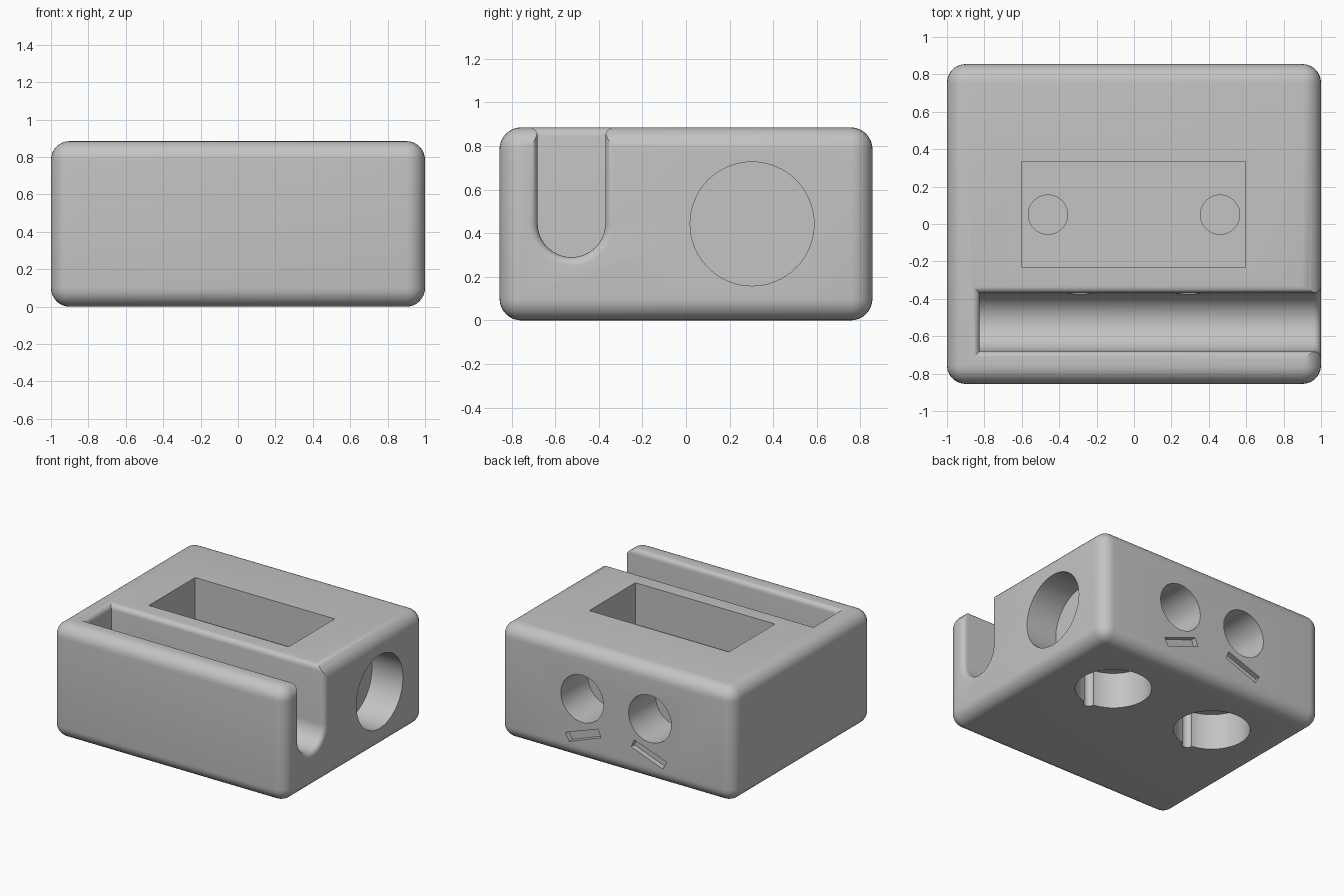
import bpy, bmesh
from math import sin, cos, pi
from mathutils import Vector, Matrix

if "Cube" in bpy.data.objects:
    bpy.data.objects.remove(bpy.data.objects["Cube"], do_unlink=True)

WIDTH, DEPTH, HEIGHT = 2.0, 1.71, 0.885

grey = bpy.data.materials.new("plain_grey")
grey.use_nodes = True
grey.diffuse_color = (0.55, 0.55, 0.55, 1)
grey.node_tree.nodes["Principled BSDF"].inputs["Base Color"].default_value = (0.55, 0.55, 0.55, 1)


def to_object(name, bm):
    bmesh.ops.recalc_face_normals(bm, faces=bm.faces)
    mesh = bpy.data.meshes.new(name)
    bm.to_mesh(mesh)
    bm.free()
    mesh.materials.append(grey)
    obj = bpy.data.objects.new(name, mesh)
    bpy.context.collection.objects.link(obj)
    return obj


def box(name, low, high, round_radius=0):
    low, high = Vector(low), Vector(high)
    bm = bmesh.new()
    bmesh.ops.create_cube(bm, size=1)
    bmesh.ops.scale(bm, vec=high - low, verts=bm.verts)
    bmesh.ops.translate(bm, vec=(low + high) / 2, verts=bm.verts)
    if round_radius:
        bmesh.ops.bevel(bm, geom=bm.edges[:], offset=round_radius, segments=8,
                        profile=0.5, affect='EDGES')
    return to_object(name, bm)


def rod(name, start, end, radius, sides=64):
    start, end = Vector(start), Vector(end)
    axis = end - start
    turn = axis.to_track_quat('Z', 'Y').to_matrix().to_4x4()
    bm = bmesh.new()
    bmesh.ops.create_cone(bm, cap_ends=True, segments=sides, radius1=radius, radius2=radius,
                          depth=axis.length, matrix=Matrix.Translation((start + end) / 2) @ turn)
    return to_object(name, bm)


def slot_cutter(name):
    """U-shaped channel with rounded lips along the top and the open end."""
    mid_y, radius, mid_z, lip, end_x = -0.525, 0.155, 0.445, 0.04, -0.825
    steps = [pi / 2 * i / 6 for i in range(7)]
    flare = [(lip * sin(t), lip * (1 - cos(t))) for t in steps]
    walls = [(HEIGHT - lip + up, out) for up, out in flare] + [(1.0, lip)]
    sections = [(end_x, 0)] + [(1 - lip + run, out) for run, out in flare] + [(1.1, lip)]
    bm = bmesh.new()
    rings = []
    for i, (x, grow) in enumerate(sections):
        r = radius + grow
        side = [(r + out, z, out) for z, out in reversed(walls)]
        arc = [(r * cos(a), mid_z - r * sin(a), 0) for a in (pi * k / 32 for k in range(33))]
        outline = side + arc + [(-y, z, out) for y, z, out in reversed(side)]
        rings.append([bm.verts.new((x - (out if i == 0 else 0), mid_y + y, z))
                      for y, z, out in outline])
    n = len(rings[0])
    for a, b in zip(rings, rings[1:]):
        for j in range(n):
            k = (j + 1) % n
            bm.faces.new((a[j], a[k], b[k], b[j]))
    # close both ends with level strips
    for ring in (rings[0], rings[-1]):
        for j in range(n // 2):
            strip = [ring[j], ring[j + 1], ring[n - 2 - j], ring[n - 1 - j]]
            bm.faces.new(list(dict.fromkeys(strip)))
    return to_object(name, bm)


def slanted_mark(name, side):
    """Shallow tilted groove below a rear hole."""
    outline = [(0.13, 0.225), (0.155, 0.285), (0.435, 0.185), (0.40, 0.125)]
    bm = bmesh.new()
    face = bm.faces.new([bm.verts.new((side * x, DEPTH / 2 - 0.04, z)) for x, z in outline])
    new = bmesh.ops.extrude_face_region(bm, geom=[face])["geom"]
    bmesh.ops.translate(bm, vec=(0, 0.1, 0), verts=[v for v in new if isinstance(v, bmesh.types.BMVert)])
    return to_object(name, bm)


# rounded block
body = box("block_body", (-WIDTH / 2, -DEPTH / 2, 0), (WIDTH / 2, DEPTH / 2, HEIGHT), 0.1)

# long slot, top pocket and round side recess
cutters = [
    slot_cutter("slot_cutter"),
    box("pocket_cutter", (-0.6, -0.232, 0.565), (0.595, 0.333, 1.1)),
    rod("side_recess_cutter", (0.735, 0.303, 0.4425), (1.1, 0.303, 0.4425), 0.284),
]

# paired holes, left and right
for side in (1, -1):
    x = 0.29 * side
    cutters += [
        rod("rear_counterbore_cutter", (x, 0.525, 0.484), (x, 1, 0.484), 0.182),
        rod("rear_screw_hole_cutter", (x, -0.5, 0.482), (x, 0.6, 0.482), 0.077),
        slanted_mark("rear_mark_cutter", side),
        rod("pocket_floor_hole_cutter", (0.46 * side, 0.05, 0.36), (0.46 * side, 0.05, 0.7), 0.105),
        rod("base_recess_cutter", (0.452 * side, 0.313, -0.1), (0.452 * side, 0.313, 0.28), 0.27),
        rod("base_groove_cutter", (0.452 * side, 0.045, -0.1), (0.452 * side, 0.045, 0.28), 0.04, 24),
    ]

# cut everything out of the block
bpy.context.view_layer.objects.active = body
for cutter in cutters:
    cutter.hide_render = True
    cut = body.modifiers.new("cut", 'BOOLEAN')
    cut.operation = 'DIFFERENCE'
    cut.solver = 'EXACT'
    cut.object = cutter
    bpy.ops.object.modifier_apply(modifier=cut.name)
    bpy.data.objects.remove(cutter, do_unlink=True)

bpy.ops.object.select_all(action='DESELECT')
body.select_set(True)
bpy.ops.object.shade_smooth_by_angle(angle=pi / 6)
